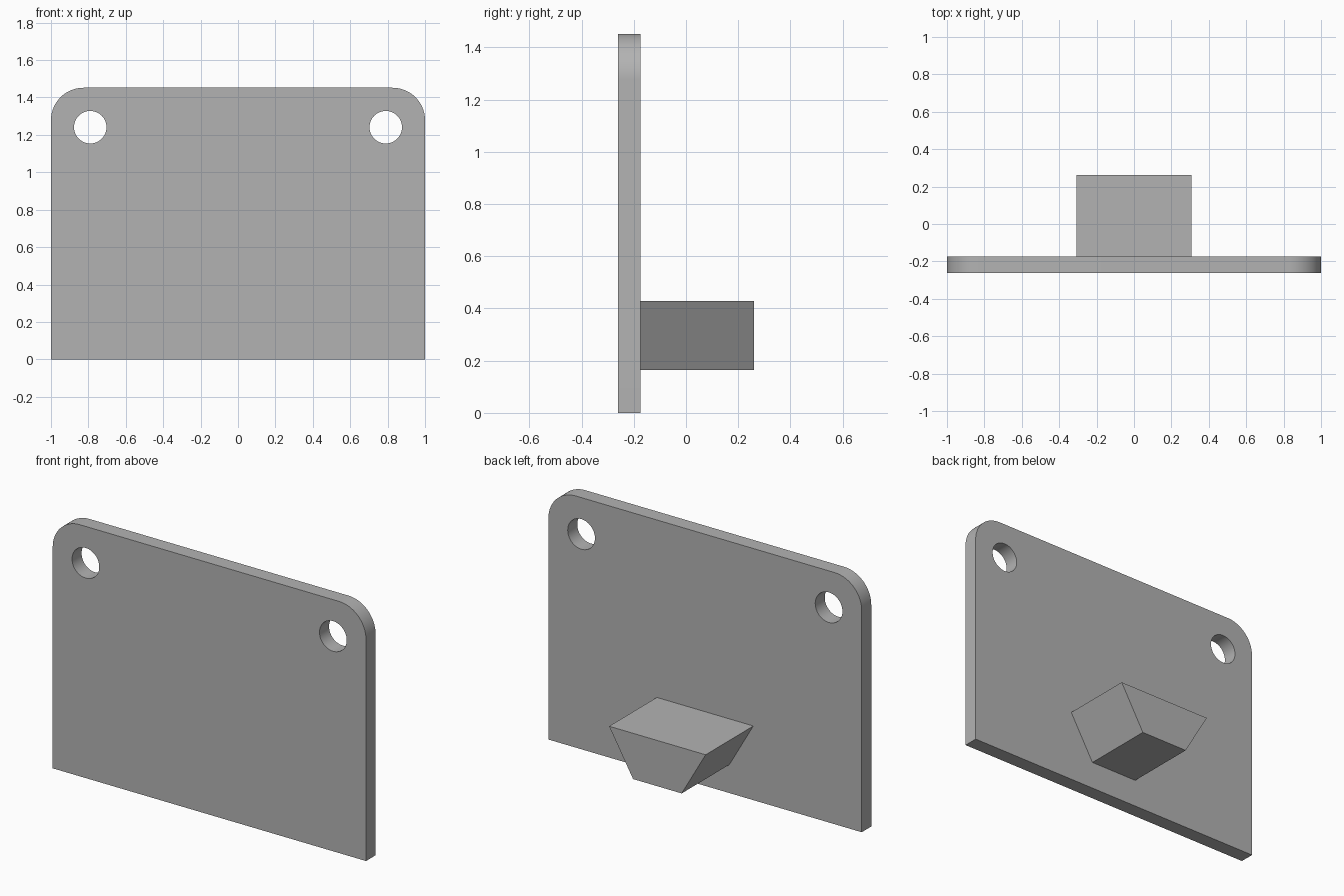
import bpy
import bmesh
from math import cos, sin, pi, radians

if "Cube" in bpy.data.objects:
    bpy.data.objects.remove(bpy.data.objects["Cube"], do_unlink=True)

# One flat grey for every part
grey = bpy.data.materials.new("plain grey")
grey.use_nodes = True
colour = (0.45, 0.45, 0.45, 1)
grey.diffuse_color = colour
grey.node_tree.nodes["Principled BSDF"].inputs["Base Color"].default_value = colour

UNIT = 0.087                      # plate thickness, also the hole radius
FRONT, BACK = -3 * UNIT, 3 * UNIT
HEIGHT = 1.452


def arc(cx, cz, radius, start, end, steps):
    """Points along an arc in the x-z plane."""
    angles = [start + (end - start) * i / steps for i in range(steps + 1)]
    return [(cx + radius * cos(a), cz + radius * sin(a)) for a in angles]


def prism(name, profile, y0, y1):
    """Extrude an x-z profile from y0 to y1."""
    bm = bmesh.new()
    face = bm.faces.new([bm.verts.new((x, y0, z)) for x, z in profile])
    result = bmesh.ops.extrude_face_region(bm, geom=[face])
    verts = [g for g in result["geom"] if isinstance(g, bmesh.types.BMVert)]
    bmesh.ops.translate(bm, verts=verts, vec=(0, y1 - y0, 0))
    bmesh.ops.recalc_face_normals(bm, faces=bm.faces)
    mesh = bpy.data.meshes.new(name)
    bm.to_mesh(mesh)
    bm.free()
    mesh.materials.append(grey)
    obj = bpy.data.objects.new(name, mesh)
    bpy.context.collection.objects.link(obj)
    return obj


# Upright plate with rounded top corners
r = 2 * UNIT
outline = [(-1, 0), (1, 0)]
outline += arc(1 - r, HEIGHT - r, r, 0, pi / 2, 24)
outline += arc(r - 1, HEIGHT - r, r, pi / 2, pi, 24)
plate = prism("plate", outline, FRONT, FRONT + UNIT)

# Mounting holes through both top corners
bpy.context.view_layer.objects.active = plate
for side in (-1, 1):
    circle = arc(side * 0.79, 1.241, UNIT, 0, 2 * pi, 48)[:-1]
    cutter = prism("hole_cutter", circle, FRONT - UNIT, FRONT + 2 * UNIT)
    cutter.hide_render = True
    cut = plate.modifiers.new("hole", "BOOLEAN")
    cut.operation = "DIFFERENCE"
    cut.solver = "EXACT"
    cut.object = cutter
    bpy.ops.object.modifier_apply(modifier=cut.name)
    bpy.data.objects.remove(cutter, do_unlink=True)

# Dovetail peg on the back
peg = prism("dovetail_peg",
            [(-0.155, 0.164), (0.155, 0.164), (0.308, 0.428), (-0.308, 0.428)],
            FRONT + UNIT, BACK)

# Smooth the rounded walls, keep the edges sharp
bpy.ops.object.select_all(action="DESELECT")
plate.select_set(True)
bpy.ops.object.shade_smooth_by_angle(angle=radians(30))
